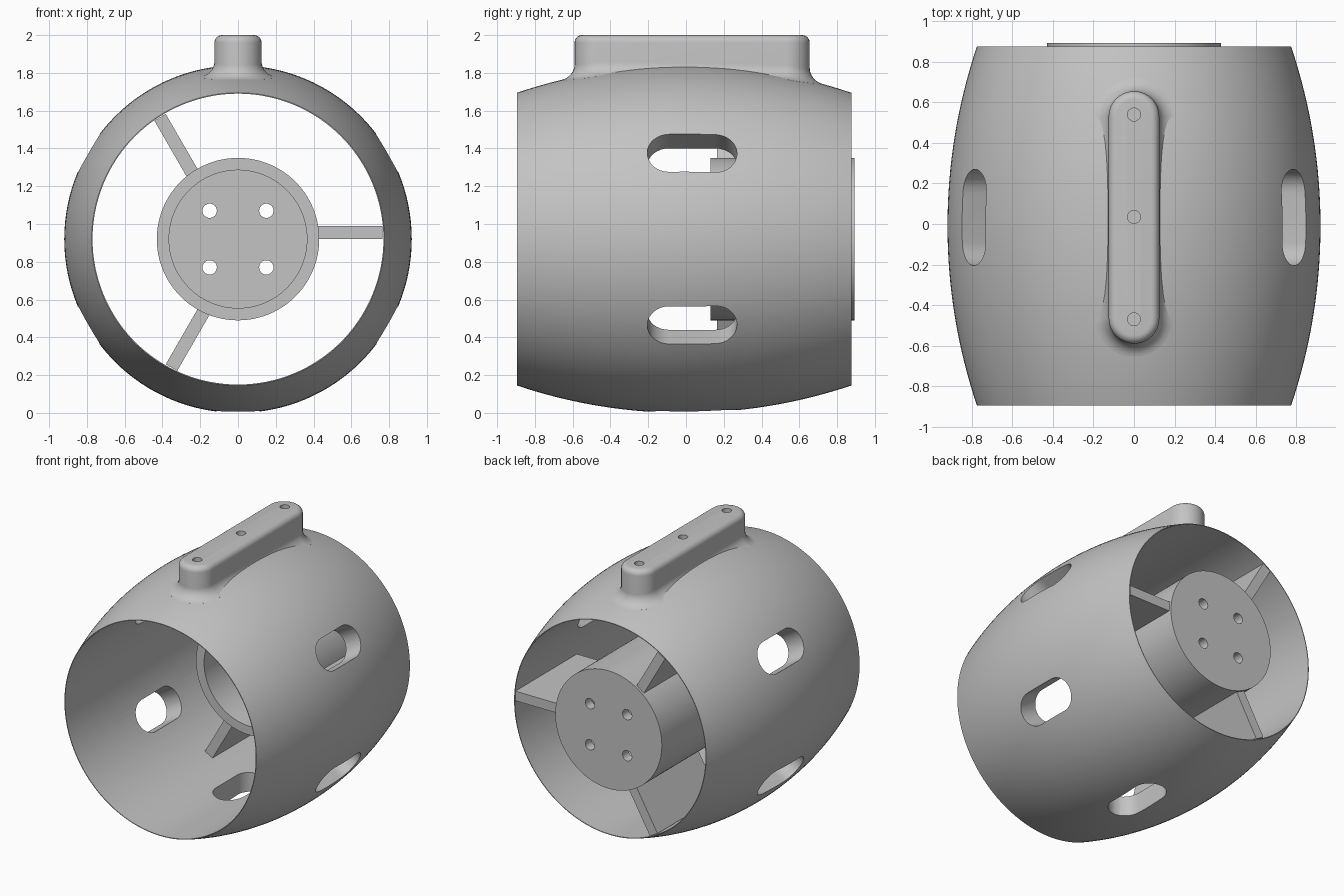
import bpy
import bmesh
from math import sin, cos, pi, sqrt, radians
from mathutils import Matrix

if "Cube" in bpy.data.objects:
    bpy.data.objects.remove(bpy.data.objects["Cube"])

AXIS_Z = 0.92      # height of the shell's centre line
INNER = 0.77       # bore radius
MID_Y, HALF = -0.01, 0.885
SAG = 0.145
ARC = (HALF ** 2 + SAG ** 2) / (2 * SAG)

grey = bpy.data.materials.new("plain_grey")
grey.use_nodes = True
COLOUR = (0.55, 0.55, 0.55, 1)
grey.diffuse_color = COLOUR
grey.node_tree.nodes["Principled BSDF"].inputs["Base Color"].default_value = COLOUR


def outer_radius(y):
    return 0.92 - ARC + sqrt(ARC ** 2 - (y - MID_Y) ** 2)


def skin(name, loops, caps=True, closed=False):
    """Join equal-length loops of points into one mesh."""
    bm = bmesh.new()
    rings = [[bm.verts.new(p) for p in loop] for loop in loops]
    n = len(rings[0])
    pairs = list(zip(rings, rings[1:])) + ([(rings[-1], rings[0])] if closed else [])
    for a, b in pairs:
        for i in range(n):
            j = (i + 1) % n
            bm.faces.new((a[i], a[j], b[j], b[i]))
    if caps:
        bm.faces.new(rings[0])
        bm.faces.new(rings[-1])
    bmesh.ops.recalc_face_normals(bm, faces=bm.faces)
    mesh = bpy.data.meshes.new(name)
    bm.to_mesh(mesh)
    bm.free()
    mesh.materials.append(grey)
    obj = bpy.data.objects.new(name, mesh)
    bpy.context.collection.objects.link(obj)
    return obj


def circle(r, cx=0, cy=0, n=96):
    return [(cx + r * cos(2 * pi * i / n), cy + r * sin(2 * pi * i / n)) for i in range(n)]


def stadium(half, y0, y1, n=16):
    """Outline with round ends, running along y."""
    pts = []
    for centre, start in ((y1 - half, 0), (y0 + half, pi)):
        for i in range(n + 1):
            a = start + pi * i / n
            pts.append((half * cos(a), centre + half * sin(a)))
    return pts


def prism(name, outline, lo, hi, matrix=Matrix()):
    return skin(name, [[matrix @ Matrix.Translation((x, y, z)).translation for x, y in outline]
                       for z in (lo, hi)])


def activate(obj):
    bpy.ops.object.select_all(action='DESELECT')
    obj.select_set(True)
    bpy.context.view_layer.objects.active = obj


def cut(obj, cutters):
    activate(obj)
    for cutter in cutters:
        mod = obj.modifiers.new("cut", 'BOOLEAN')
        mod.operation = 'DIFFERENCE'
        mod.solver = 'EXACT'
        mod.object = cutter
        bpy.ops.object.modifier_apply(modifier=mod.name)
        bpy.data.objects.remove(cutter)


def smooth(obj):
    activate(obj)
    bpy.ops.object.shade_smooth_by_angle(angle=radians(30))


centre = Matrix.Translation((0, 0, AXIS_Z))
along_y = centre @ Matrix.Rotation(-pi / 2, 4, 'X')   # local z becomes +y

# Barrel shell: arched outside, straight bore
steps = 32
ys = [MID_Y - HALF + 2 * HALF * i / steps for i in range(steps + 1)]
profile = [(y, outer_radius(y)) for y in ys] + [(ys[-1], INNER), (ys[0], INNER)]
shell = skin("barrel_shell",
             [[(x, y, AXIS_Z + z) for x, z in circle(r, n=128)] for y, r in profile],
             caps=False, closed=True)

# Side and bottom slots (the grip covers the top position)
cut(shell, [prism("slot_cutter", stadium(0.115, -0.205, 0.27), 0.6, 1.1,
                  centre @ Matrix.Rotation(radians(a), 4, 'Y'))
            for a in (60, 120, 180, 240, 300)])
smooth(shell)

# Top grip: filleted foot following the shell, straight walls, rounded top
HW, Y0, Y1, TOP = 0.125, -0.59, 0.655, 2.0
FOOT, EDGE = 0.065, 0.04


def grown(d):
    return stadium(HW + d, Y0 - d, Y1 + d)


loops = [[(x, y, 1.72) for x, y in grown(FOOT)]]
for i in range(9):
    a = pi / 2 * i / 8
    d, h = FOOT * (1 - sin(a)), FOOT * (1 - cos(a))
    loops.append([(x, y, AXIS_Z + sqrt(outer_radius(y) ** 2 - x * x) + h)
                  for x, y in grown(d)])
for i in range(7):
    a = pi / 2 * i / 6
    loops.append([(x, y, TOP - EDGE * (1 - sin(a))) for x, y in grown(-EDGE * (1 - cos(a)))])
grip = skin("top_grip", loops)
cut(grip, [prism("screw_cutter", circle(0.032, 0, y, 24), 1.86, 2.1)
           for y in (-0.47, 0.035, 0.54)])
smooth(grip)

# Hub cup, open to the front, with four bolt holes through its back plate
hub = prism("motor_hub", circle(0.43), 0.13, 0.893, along_y)
cut(hub, [prism("cup_cutter", circle(0.365), 0, 0.82, along_y)]
    + [prism("bolt_cutter", circle(0.038, x, z, 24), 0.7, 1.0, along_y)
       for x in (-0.15, 0.15) for z in (-0.15, 0.15)])
smooth(hub)

# Three flat vanes, each set to one side of its radial line
for k in range(3):
    turn = centre @ Matrix.Rotation(-radians(120 * k), 4, 'Y')
    prism("vane_%d" % (k + 1), [(0.4, 0.165), (0.765, 0.165), (0.765, 0.875), (0.4, 0.875)],
          0, 0.07, turn)
